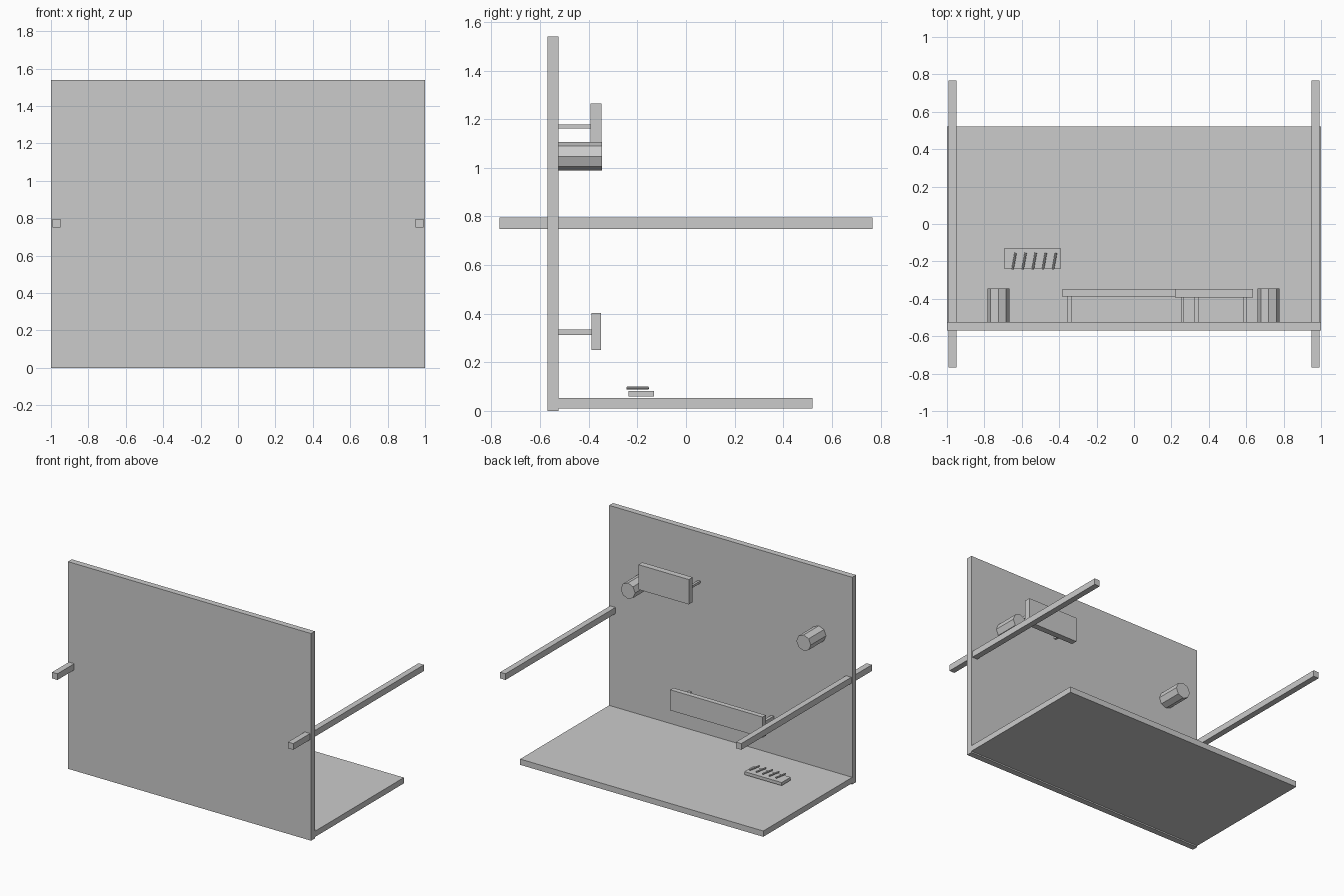
import bpy
from math import pi
from mathutils import Vector

cube = bpy.data.objects.get("Cube")
if cube:
    bpy.data.objects.remove(cube, do_unlink=True)

grey = bpy.data.materials.new("plain_grey")
grey.use_nodes = True
COLOUR = (0.6, 0.6, 0.6, 1)
grey.diffuse_color = COLOUR
grey.node_tree.nodes["Principled BSDF"].inputs["Base Color"].default_value = COLOUR


def box(name, x, y, z):
    """Box from (low, high) ranges on each axis."""
    bpy.ops.mesh.primitive_cube_add(size=1, location=[sum(r) / 2 for r in (x, y, z)])
    ob = bpy.context.object
    ob.name = name
    ob.scale = [r[1] - r[0] for r in (x, y, z)]
    bpy.ops.object.transform_apply(location=False, rotation=False, scale=True)
    ob.data.materials.append(grey)
    return ob


def rod(name, start, end, radius, sides=8):
    """Faceted cylinder between two points."""
    a, b = Vector(start), Vector(end)
    bpy.ops.mesh.primitive_cylinder_add(vertices=sides, radius=radius,
                                        depth=(b - a).length, location=(a + b) / 2)
    ob = bpy.context.object
    ob.name = name
    ob.rotation_euler = (b - a).to_track_quat('Z', 'Y').to_euler()
    ob.data.materials.append(grey)
    return ob


WALL = -0.525

# Wall and floor
box("wall", (-1, 1), (-0.57, WALL), (0, 1.54))
box("floor", (-1, 1), (WALL, 0.52), (0.01, 0.053))

# Side beams running through the wall
for side, x in (("right", -0.97), ("left", 0.97)):
    box(side + "_beam", (x - 0.022, x + 0.022), (-0.767, 0.767), (0.749, 0.795))

# Octagonal pegs on the wall
for side, x in (("right", -0.725), ("left", 0.72)):
    rod(side + "_peg", (x, WALL, 1.047), (x, -0.346, 1.047), 0.059)

# Panels held off the wall by pairs of brackets
box("upper_panel", (0.22, 0.635), (-0.392, -0.347), (1.08, 1.265))
for x in (0.259, 0.594):
    box("upper_bracket", (x - 0.009, x + 0.009), (WALL, -0.392), (1.162, 1.179))
box("lower_panel", (-0.385, 0.375), (-0.388, -0.35), (0.25, 0.403))
for x in (-0.344, 0.334):
    box("lower_bracket", (x - 0.011, x + 0.011), (WALL, -0.388), (0.312, 0.336))

# Small tray with five slanted bars above it
box("tray", (-0.695, -0.389), (-0.237, -0.131), (0.06, 0.083))
for i in range(5):
    x = -0.649 + i * 0.054
    rod("tray_bar", (x, -0.243, 0.094), (x + 0.016, -0.154, 0.094), 0.006)
